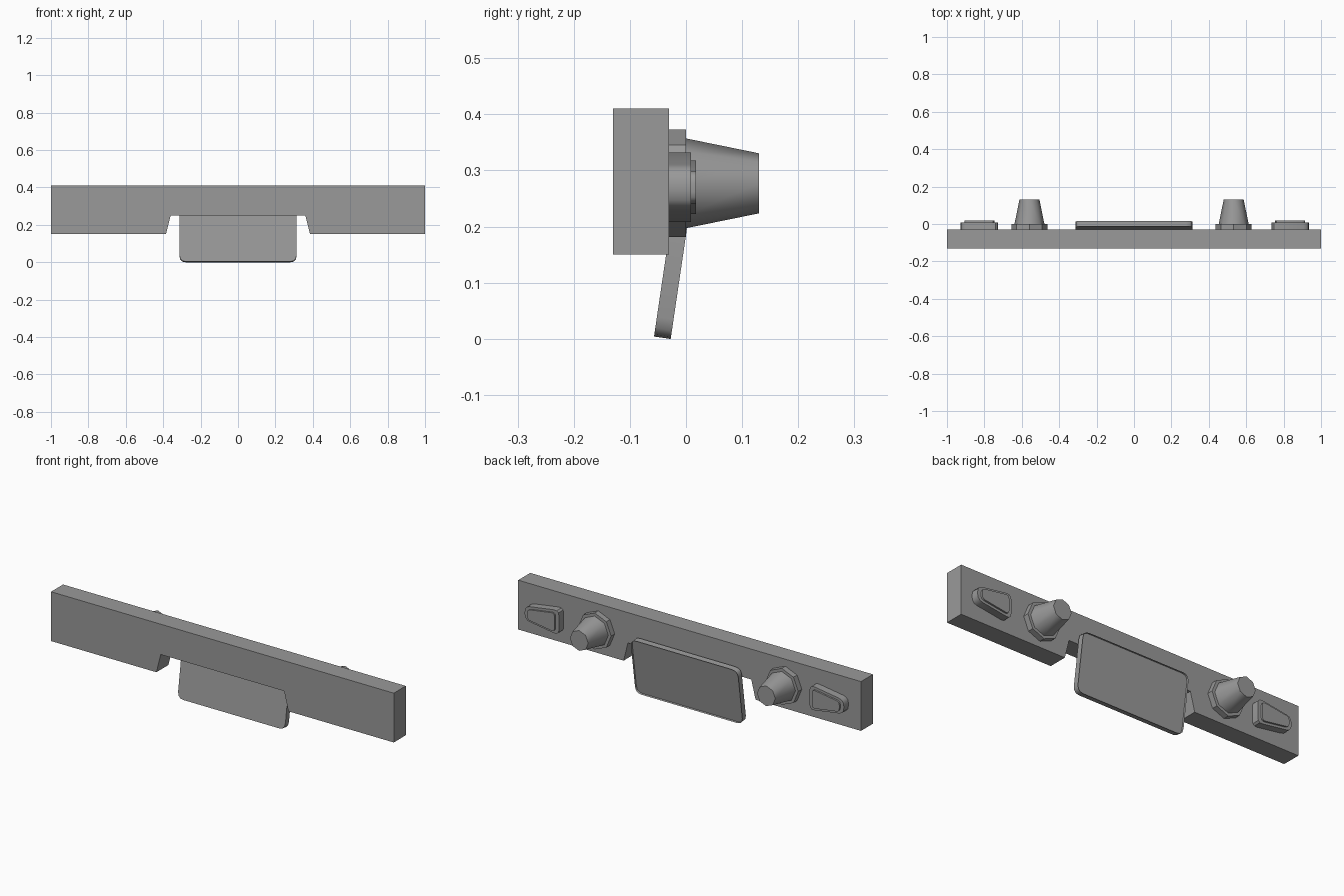
import bpy
import bmesh
from math import pi, radians, sin, cos
from mathutils import Vector, Matrix

cube = bpy.data.objects.get("Cube")
if cube:
    bpy.data.objects.remove(cube, do_unlink=True)

GREY = (0.32, 0.32, 0.32, 1.0)
grey = bpy.data.materials.new("bumper_grey")
grey.use_nodes = True
grey.diffuse_color = GREY
grey.node_tree.nodes["Principled BSDF"].inputs["Base Color"].default_value = GREY


def rounded(points, radius, steps=3):
    """Replace each corner of an outline by a small curve."""
    pts = [Vector(p) for p in points]
    out = []
    for i, p in enumerate(pts):
        a = p + (pts[i - 1] - p).normalized() * radius
        b = p + (pts[(i + 1) % len(pts)] - p).normalized() * radius
        for k in range(steps + 1):
            t = k / steps
            out.append(a * (1 - t) ** 2 + p * 2 * t * (1 - t) + b * t ** 2)
    return out


def loft(name, front, back, y0, y1, place=(0, 0, 0), tilt=0, smooth=None, recess=None):
    """Join two x-z outlines lying at depths y0 and y1; recess sinks the back face."""
    bm = bmesh.new()
    rings = [[bm.verts.new((p[0], y, p[1])) for p in ring]
             for ring, y in ((front, y0), (back, y1))]
    n = len(front)
    bm.faces.new(rings[0])
    cap = bm.faces.new(rings[1][::-1])
    for i in range(n):
        j = (i + 1) % n
        bm.faces.new((rings[0][i], rings[1][i], rings[1][j], rings[0][j]))
    if recess:
        rim, depth = recess
        bmesh.ops.inset_region(bm, faces=[cap], thickness=rim)
        bmesh.ops.inset_region(bm, faces=[cap], thickness=0.001)
        bmesh.ops.translate(bm, verts=cap.verts, vec=(0, -depth, 0))
    bmesh.ops.recalc_face_normals(bm, faces=bm.faces)
    bm.transform(Matrix.Translation(place) @ Matrix.Rotation(tilt, 4, "X"))
    mesh = bpy.data.meshes.new(name)
    bm.to_mesh(mesh)
    bm.free()
    mesh.materials.append(grey)
    obj = bpy.data.objects.new(name, mesh)
    bpy.context.collection.objects.link(obj)
    if smooth:
        bpy.ops.object.select_all(action="DESELECT")
        obj.select_set(True)
        bpy.context.view_layer.objects.active = obj
        bpy.ops.object.shade_smooth_by_angle(angle=radians(smooth))
    return obj


def octagon(r):
    return [(r * cos(k * pi / 4), r * sin(k * pi / 4)) for k in range(8)]


# Bumper bar with a notch in its lower edge
bar = [(-1, 0.41), (-1, 0.15), (-0.385, 0.15), (-0.36, 0.25),
       (0.36, 0.25), (0.385, 0.15), (1, 0.15), (1, 0.41)]
loft("bumper_bar", bar, bar, -0.13, -0.03)

# Tilted plate holder with a raised rim
w, h = 0.313, 0.302
plate = rounded([(-w, 0), (w, 0), (w, h), (-w, h)], 0.035)
loft("plate_holder", plate, plate, 0, 0.03, place=(0, -0.057, 0.004),
     tilt=radians(-8.4), smooth=35, recess=(0.02, 0.01))

for side, sign, nozzle_x, lamp_x in (("left", 1, 0.533, 0.835),
                                     ("right", -1, -0.559, -0.827)):
    # Exhaust nozzle on an octagonal flange
    spot = (nozzle_x, 0, 0.277)
    loft(side + "_nozzle_flange", octagon(0.096), octagon(0.096), -0.03, 0, spot)
    loft(side + "_nozzle", octagon(0.08), octagon(0.0535), 0, 0.13, spot, smooth=50)

    # Tapered lamp, narrow towards the bar's end, with a raised lens
    spot = (lamp_x, 0, 0.27)
    housing = [(-0.1, -0.066), (0.1, -0.036), (0.1, 0.036), (-0.1, 0.066)]
    lens = [(-0.08, -0.05), (0.08, -0.026), (0.08, 0.026), (-0.08, 0.05)]
    for name, outline, radius, y0, y1 in (("_lamp_housing", housing, 0.03, -0.03, 0.009),
                                          ("_lamp_lens", lens, 0.018, 0.009, 0.018)):
        ring = rounded([(sign * x, z) for x, z in outline], radius)
        loft(side + name, ring, ring, y0, y1, spot, smooth=35)
